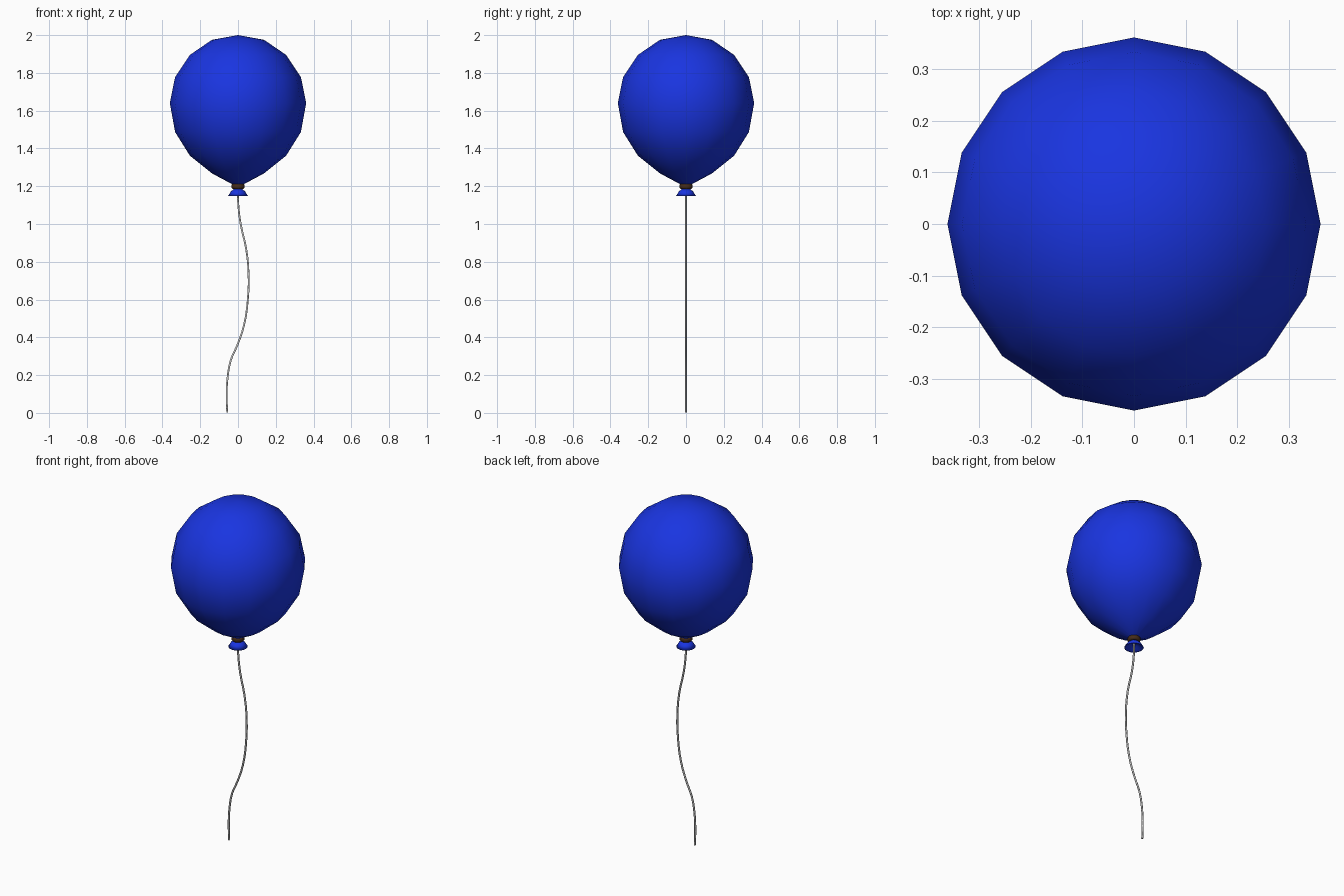
import bpy, bmesh
from math import cos, sin, pi

if "Cube" in bpy.data.objects:
    bpy.data.objects.remove(bpy.data.objects["Cube"])


def material(name, color):
    m = bpy.data.materials.new(name)
    m.diffuse_color = (*color, 1)
    m.use_nodes = True
    m.node_tree.nodes["Principled BSDF"].inputs["Base Color"].default_value = m.diffuse_color
    return m


def finish(name, bm, mat=None, smooth=True):
    bmesh.ops.recalc_face_normals(bm, faces=bm.faces)
    me = bpy.data.meshes.new(name)
    bm.to_mesh(me)
    bm.free()
    for p in me.polygons:
        p.use_smooth = smooth
    ob = bpy.data.objects.new(name, me)
    bpy.context.collection.objects.link(ob)
    if mat:
        me.materials.append(mat)
    return ob


def bridge(bm, a, b):
    n = max(len(a), len(b))
    for i in range(n):
        j = (i + 1) % n
        if len(a) == 1:
            bm.faces.new((a[0], b[i], b[j]))
        elif len(b) == 1:
            bm.faces.new((a[i], a[j], b[0]))
        else:
            bm.faces.new((a[i], a[j], b[j], b[i]))


def lathe(name, profile, mat, sides=16, smooth=True):
    bm = bmesh.new()
    rings = []
    for r, z in profile:
        angles = [0] if r == 0 else [2 * pi * i / sides for i in range(sides)]
        rings.append([bm.verts.new((r * cos(a), r * sin(a), z)) for a in angles])
    for a, b in zip(rings, rings[1:]):
        bridge(bm, a, b)
    return finish(name, bm, mat, smooth)


blue = material("blue rubber", (0.01, 0.035, 0.75))
brown = material("brown band", (0.06, 0.025, 0.01))

# Inflated body: round above, tapering below
R = 0.361
body = [(0, 2.0), (0.138, 1.975), (0.255, 1.895), (0.333, 1.778), (R, 1.64),
        (0.333, 1.487), (0.255, 1.362), (0.138, 1.268), (0.02, 1.205), (0, 1.2)]
lathe("balloon_body", body, blue)

# Tied neck band and flared rubber lip, hollow underneath
lathe("neck_band", [(0, 1.213), (0.028, 1.213), (0.034, 1.207), (0.034, 1.191),
                    (0.028, 1.185), (0, 1.185)], brown)
lathe("balloon_lip", [(0, 1.187), (0.022, 1.186), (0.038, 1.172), (0.052, 1.149),
                      (0.046, 1.15), (0.02, 1.168), (0, 1.172)], blue)

# Wavy string swept along a smooth path
path = [(0, 1.175), (0.001, 1.11), (0.014, 1.0), (0.043, 0.87), (0.056, 0.735),
        (0.052, 0.6), (0.032, 0.465), (-0.003, 0.36), (-0.038, 0.28),
        (-0.056, 0.18), (-0.060, 0.08), (-0.057, 0.002)]
curve = bpy.data.curves.new("string", 'CURVE')
curve.dimensions = '3D'
curve.bevel_depth = 0.0055
curve.bevel_resolution = 1
curve.use_fill_caps = True
curve.resolution_u = 3
spline = curve.splines.new('BEZIER')
spline.bezier_points.add(len(path) - 1)
for bp, (x, z) in zip(spline.bezier_points, path):
    bp.co = (x, 0, z)
    bp.handle_left_type = bp.handle_right_type = 'AUTO'
bpy.context.collection.objects.link(bpy.data.objects.new("string", curve))
